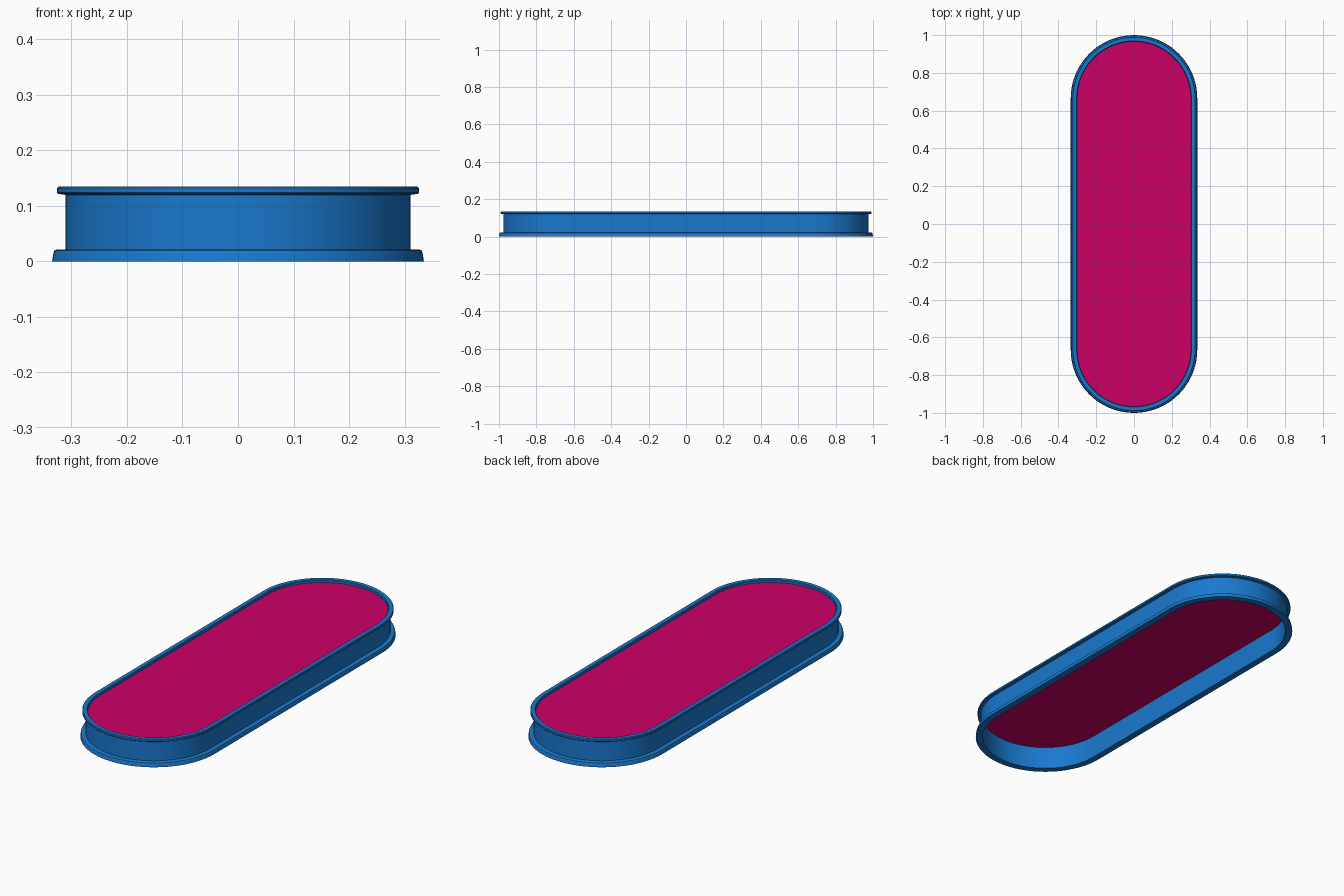
import bpy, bmesh, math

if "Cube" in bpy.data.objects:
    bpy.data.objects.remove(bpy.data.objects["Cube"])

STRAIGHT = 0.665   # y of the end-cap centres
SEG = 40           # segments per end cap


def stadium(r, z):
    """Points of a rounded-end outline with radius r at height z."""
    pts = []
    for cy, start in ((STRAIGHT, 0.0), (-STRAIGHT, math.pi)):
        for i in range(SEG + 1):
            a = start + math.pi * i / SEG
            pts.append((r * math.cos(a), cy + r * math.sin(a), z))
    return pts


def finish(bm, name, color):
    bmesh.ops.recalc_face_normals(bm, faces=bm.faces)
    mesh = bpy.data.meshes.new(name)
    bm.to_mesh(mesh)
    bm.free()
    obj = bpy.data.objects.new(name, mesh)
    bpy.context.collection.objects.link(obj)
    mat = bpy.data.materials.new(name + "_color")
    mat.diffuse_color = color
    mat.use_nodes = True
    mat.node_tree.nodes["Principled BSDF"].inputs["Base Color"].default_value = mat.diffuse_color
    mesh.materials.append(mat)
    bpy.ops.object.select_all(action='DESELECT')
    obj.select_set(True)
    bpy.context.view_layer.objects.active = obj
    bpy.ops.object.shade_smooth_by_angle(angle=math.radians(30))
    return obj


def loft(bm, profile, closed):
    """Skin stadium rings along a list of (radius, height) points."""
    rings = [[bm.verts.new(p) for p in stadium(r, z)] for r, z in profile]
    pairs = list(zip(rings, rings[1:]))
    if closed:
        pairs.append((rings[-1], rings[0]))
    n = len(rings[0])
    for a, b in pairs:
        for i in range(n):
            j = (i + 1) % n
            bm.faces.new((a[i], a[j], b[j], b[i]))
    return rings


# Frame: base flange, upright wall and top rim in one cross-section
frame_profile = [
    (0.301, 0.0), (0.335, 0.0), (0.3325, 0.016), (0.331, 0.0195), (0.327, 0.0215),
    (0.311, 0.0215), (0.311, 0.120), (0.315, 0.1205), (0.324, 0.122), (0.326, 0.124),
    (0.326, 0.132), (0.323, 0.135), (0.304, 0.135), (0.301, 0.132),
]
bm = bmesh.new()
loft(bm, frame_profile, True)
finish(bm, "frame", (0.01, 0.19, 0.62, 1))

# Panel: thin slab set just below the rim
bm = bmesh.new()
bottom, top = loft(bm, [(0.3015, 0.115), (0.3015, 0.122)], False)
bm.faces.new(bottom)
bm.faces.new(top)
finish(bm, "panel", (0.6, 0.0, 0.13, 1))
